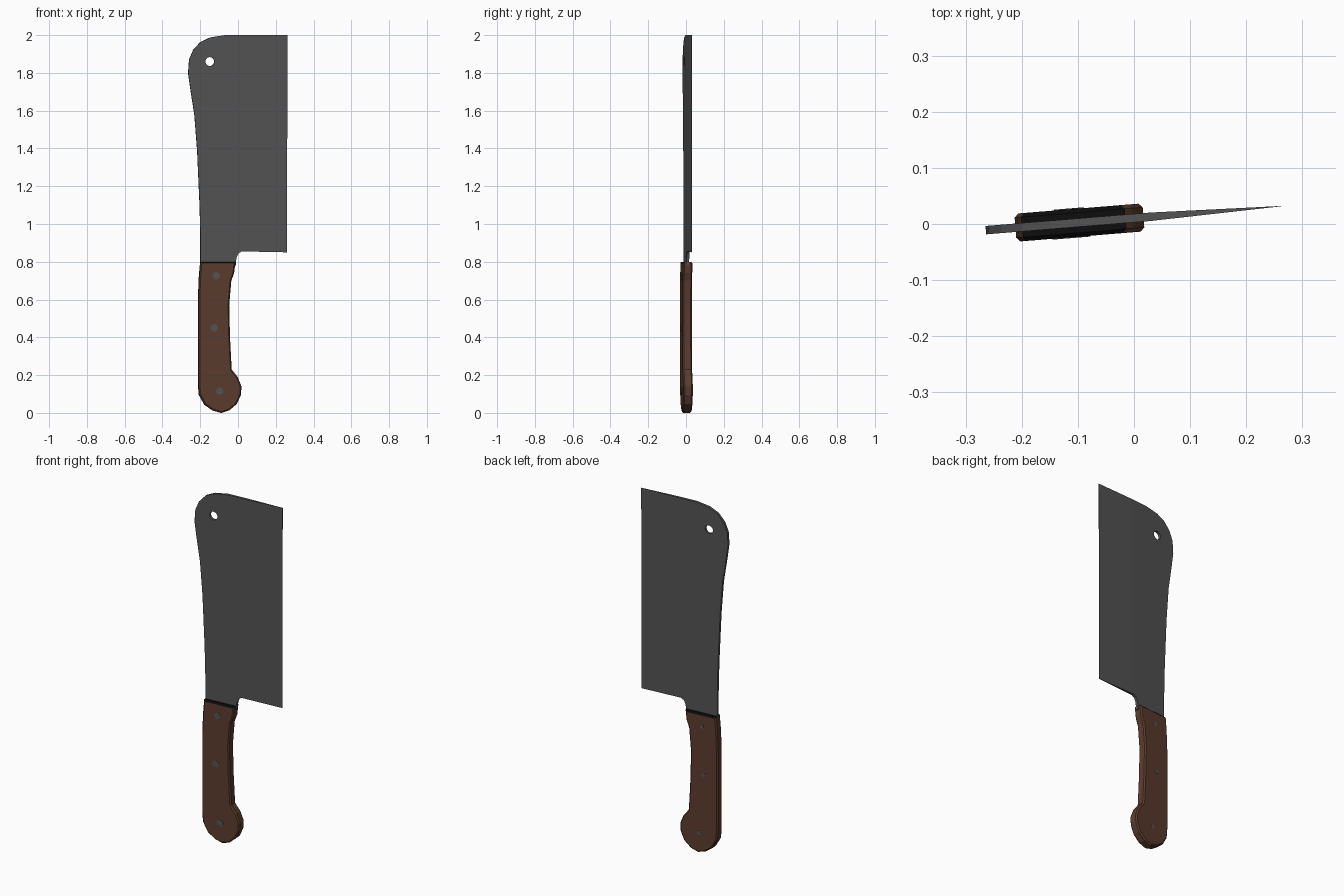
import bpy, bmesh, math
from mathutils import Matrix

if "Cube" in bpy.data.objects:
    bpy.data.objects.remove(bpy.data.objects["Cube"])

def material(name, rgb):
    m = bpy.data.materials.new(name)
    m.diffuse_color = (*rgb, 1)
    m.use_nodes = True
    m.node_tree.nodes["Principled BSDF"].inputs["Base Color"].default_value = m.diffuse_color
    return m

STEEL = material("dark steel", (0.088, 0.088, 0.088))
WOOD = material("brown wood", (0.105, 0.045, 0.027))
BLACK = material("black end grain", (0.004, 0.004, 0.004))

# the whole knife is turned slightly about the vertical axis
POSE = Matrix.Translation((0, 0.0105, 0)) @ Matrix.Rotation(math.radians(4.65), 4, 'Z')
STAND = Matrix.Rotation(math.radians(90), 4, 'X')

def slab(outlines, half, bevel=0.0):
    """Extruded outline (later outlines are holes), returned as an upright bmesh."""
    cu = bpy.data.curves.new("outline", 'CURVE')
    cu.dimensions = '2D'
    cu.fill_mode = 'BOTH'
    cu.extrude = half - bevel
    cu.bevel_depth = bevel
    cu.bevel_resolution = 0
    cu.offset = -bevel
    for pts in outlines:
        sp = cu.splines.new('POLY')
        sp.points.add(len(pts) - 1)
        for p, (x, z) in zip(sp.points, pts):
            p.co = (x, z, 0, 1)
        sp.use_cyclic_u = True
    ob = bpy.data.objects.new("outline", cu)
    me = bpy.data.meshes.new_from_object(ob)
    bm = bmesh.new()
    bm.from_mesh(me)
    bpy.data.objects.remove(ob)
    bpy.data.curves.remove(cu)
    bpy.data.meshes.remove(me)
    bmesh.ops.remove_doubles(bm, verts=bm.verts, dist=1e-5)
    bm.transform(STAND)
    bmesh.ops.recalc_face_normals(bm, faces=bm.faces)
    return bm

def finish(bm, name, *mats):
    bm.transform(POSE)
    me = bpy.data.meshes.new(name)
    for f in bm.faces:
        f.smooth = False
    bm.to_mesh(me)
    bm.free()
    for m in mats:
        me.materials.append(m)
    ob = bpy.data.objects.new(name, me)
    bpy.context.collection.objects.link(ob)
    return ob

# blade: flat plate with hanging hole, ground to a thin edge on the right
blade_outline = [
    (-0.2, 0.78), (-0.012, 0.78), (-0.012, 0.80), (-0.008, 0.825), (0.002, 0.845), (0.02, 0.855),
    (0.26, 0.85), (0.263, 2.0), (-0.07, 2.0), (-0.15, 1.987), (-0.2, 1.963),
    (-0.238, 1.922), (-0.26, 1.87), (-0.265, 1.8), (-0.254, 1.72),
    (-0.232, 1.58), (-0.217, 1.39), (-0.204, 1.1), (-0.2, 0.94)]
hole = [(-0.15 + 0.024 * math.cos(a * math.tau / 12),
         1.86 + 0.024 * math.sin(a * math.tau / 12)) for a in range(12)]
bm = slab([blade_outline, hole], 0.0075)
START = 0.03
bmesh.ops.bisect_plane(bm, geom=bm.verts[:] + bm.edges[:] + bm.faces[:],
                       plane_co=(START, 0, 0), plane_no=(1, 0, 0))
for v in bm.verts:
    if v.co.x > START:
        v.co.y *= max(0.04, 1 - (v.co.x - START) / (0.261 - START))
finish(bm, "blade", STEEL)

# handle: chamfered grip with a round pommel, black end under the blade
handle_outline = [
    (-0.2, 0.80), (-0.207, 0.72), (-0.212, 0.6), (-0.212, 0.15), (-0.207, 0.095),
    (-0.178, 0.043), (-0.135, 0.013), (-0.09, 0.0), (-0.048, 0.013), (-0.008, 0.047),
    (0.014, 0.095), (0.017, 0.14), (-0.003, 0.19), (-0.035, 0.23), (-0.044, 0.4),
    (-0.048, 0.57), (-0.037, 0.7), (-0.022, 0.74), (-0.015, 0.80)]
bm = slab([handle_outline], 0.025, 0.007)
for f in bm.faces:
    f.material_index = int(f.normal.z > 0.5 and f.calc_center_median().z > 0.78)
finish(bm, "handle", WOOD, BLACK)

# rivets: eight-sided pins through the grip, smaller on the back
for i, (x, z) in enumerate([(-0.117, 0.727), (-0.128, 0.45), (-0.1, 0.115)]):
    bm = bmesh.new()
    bmesh.ops.create_cone(bm, cap_ends=True, segments=8, radius1=0.013,
                          radius2=0.02, depth=0.053)
    bm.transform(Matrix.Translation((x, 0, z)) @ STAND)
    finish(bm, f"rivet_{i + 1}", STEEL)
